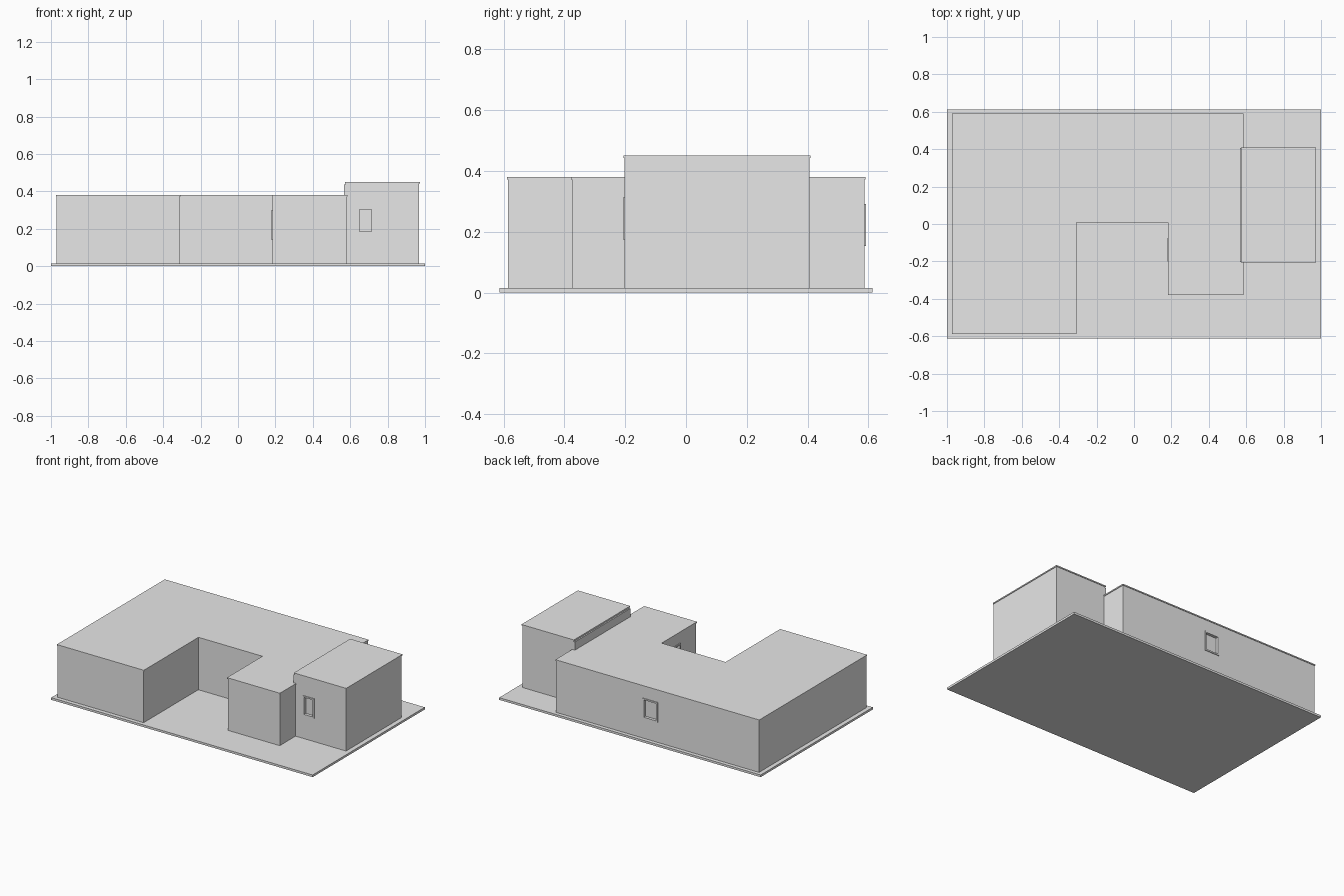
import bpy
import bmesh
from mathutils import Vector

cube = bpy.data.objects.get("Cube")
if cube:
    bpy.data.objects.remove(cube, do_unlink=True)

plaster = bpy.data.materials.new("light_grey_plaster")
plaster.use_nodes = True
GREY = (0.8, 0.8, 0.8, 1)
plaster.diffuse_color = GREY
plaster.node_tree.nodes["Principled BSDF"].inputs["Base Color"].default_value = GREY


def finish(name, bm):
    bmesh.ops.recalc_face_normals(bm, faces=bm.faces)
    mesh = bpy.data.meshes.new(name)
    bm.to_mesh(mesh)
    bm.free()
    mesh.materials.append(plaster)
    obj = bpy.data.objects.new(name, mesh)
    bpy.context.collection.objects.link(obj)
    return obj


def add_box(bm, lo, hi):
    lo, hi = Vector(lo), Vector(hi)
    made = bmesh.ops.create_cube(bm, size=1)["verts"]
    for v in made:
        v.co = (lo + hi) / 2 + v.co * (hi - lo)


def box(name, lo, hi):
    bm = bmesh.new()
    add_box(bm, lo, hi)
    return finish(name, bm)


def slab(name, outline, z0, z1, grow=0):
    """Extrude a counter-clockwise right-angled outline, pushed out by grow."""
    bm = bmesh.new()
    verts = []
    for i, p in enumerate(outline):
        p = Vector(p)
        a = (p - Vector(outline[i - 1])).normalized()
        b = (Vector(outline[(i + 1) % len(outline)]) - p).normalized()
        out = Vector((a.y + b.y, -a.x - b.x)) * grow
        verts.append(bm.verts.new((p.x + out.x, p.y + out.y, z0)))
    face = bm.faces.new(verts)
    top = bmesh.ops.extrude_face_region(bm, geom=[face])["geom"]
    for v in top:
        if isinstance(v, bmesh.types.BMVert):
            v.co.z = z1
    return finish(name, bm)


def window(name, wall, axis, sign, plane, u0, u1, z0, z1):
    """Recess the wall and surround the opening with a thin raised frame."""
    rim, proud, deep = 0.01, 0.005, 0.015

    def corners(ua, ub, za, zb, inner, outer):
        d = sorted((plane + sign * inner, plane + sign * outer))
        if axis == "y":
            return (ua, d[0], za), (ub, d[1], zb)
        return (d[0], ua, za), (d[1], ub, zb)

    cutter = box("cutter", *corners(u0 + rim, u1 - rim, z0 + rim, z1 - rim, -deep, 0.02))
    cutter.hide_render = True
    mod = wall.modifiers.new("recess", "BOOLEAN")
    mod.operation, mod.solver, mod.object = "DIFFERENCE", "EXACT", cutter
    bpy.context.view_layer.objects.active = wall
    bpy.ops.object.modifier_apply(modifier=mod.name)
    bpy.data.objects.remove(cutter, do_unlink=True)

    bm = bmesh.new()
    for ua, ub, za, zb in ((u0, u1, z0, z0 + rim), (u0, u1, z1 - rim, z1),
                           (u0, u0 + rim, z0 + rim, z1 - rim),
                           (u1 - rim, u1, z0 + rim, z1 - rim)):
        add_box(bm, *corners(ua, ub, za, zb, -0.002, proud))
    finish(name, bm)


# Ground plate
GROUND = 0.015
box("ground_plate", (-1, -0.613, 0), (1, 0.613, GROUND))

# Low U-shaped house with a thin overhanging roof
house_plan = [(-0.97, -0.585), (-0.312, -0.585), (-0.312, 0.012), (0.185, 0.012),
              (0.185, -0.375), (0.582, -0.375), (0.582, 0.587), (-0.97, 0.587)]
house = slab("house_walls", house_plan, GROUND, 0.372)
slab("house_roof", house_plan, 0.372, 0.38, 0.004)

# Taller side block with its own roof and a ledge above the low roof
tower_plan = [(0.575, -0.202), (0.968, -0.202), (0.968, 0.406), (0.575, 0.406)]
tower = slab("tower_walls", tower_plan, GROUND, 0.443)
slab("tower_roof", tower_plan, 0.443, 0.451, 0.004)
box("tower_ledge", (0.566, -0.202, 0.38), (0.58, 0.406, 0.437))

# Windows
window("tower_window", tower, "y", -1, -0.202, 0.64, 0.725, 0.175, 0.312)
window("back_window", house, "y", 1, 0.587, -0.195, -0.082, 0.153, 0.292)
window("courtyard_window", house, "x", -1, 0.185, -0.2, -0.075, 0.14, 0.3)
